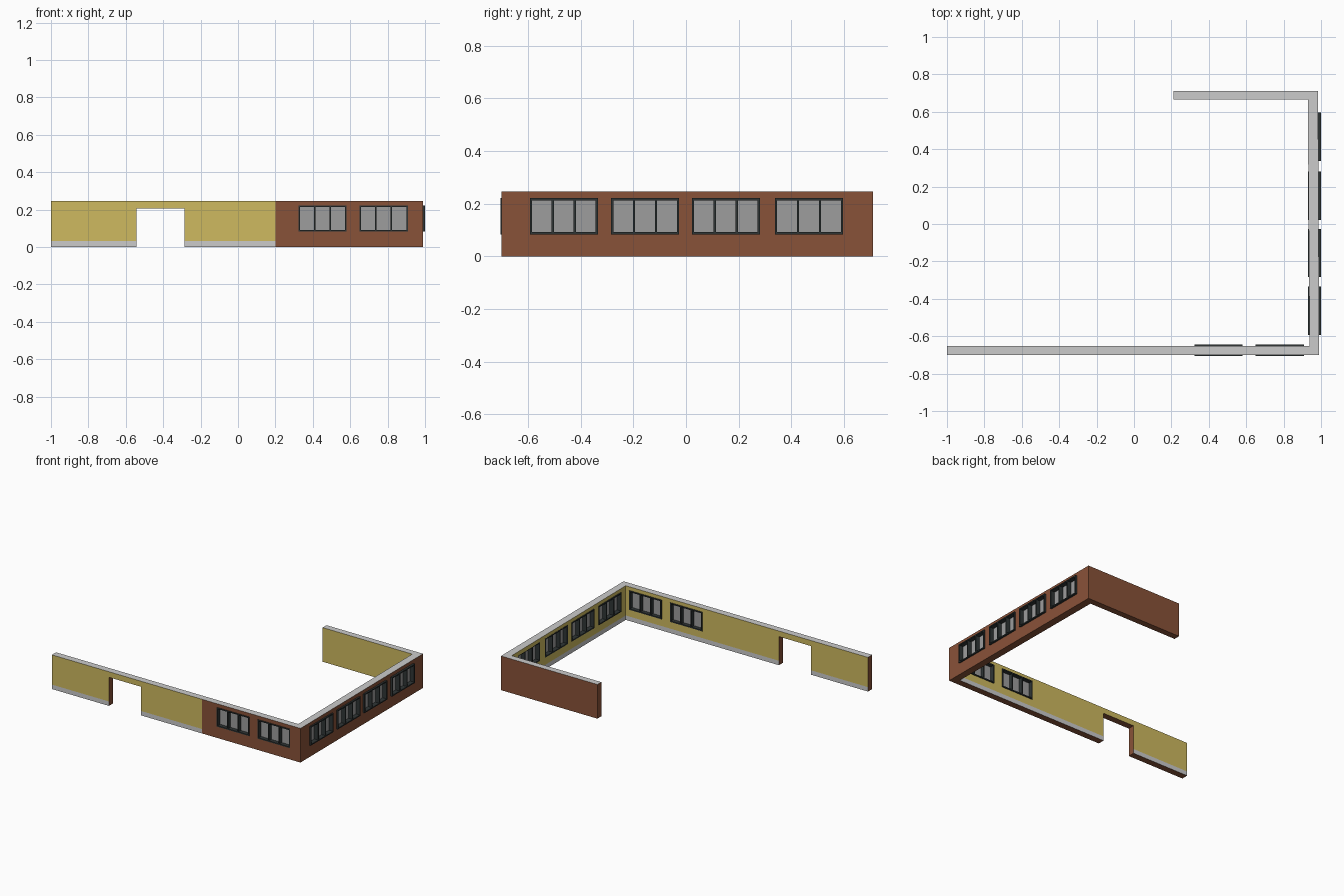
import bpy, bmesh
from mathutils import Vector

if "Cube" in bpy.data.objects:
    bpy.data.objects.remove(bpy.data.objects["Cube"])

H, SKIRT, DOOR_TOP = 0.247, 0.032, 0.207


def mat(name, rgb):
    m = bpy.data.materials.new(name)
    m.diffuse_color = (*rgb, 1)
    m.use_nodes = True
    m.node_tree.nodes["Principled BSDF"].inputs["Base Color"].default_value = m.diffuse_color
    return m


BRICK = mat("red brown brick", (0.25, 0.085, 0.04))
YELLOW = mat("mustard plaster", (0.62, 0.49, 0.115))
GREY = mat("light grey", (0.60, 0.60, 0.60))
FRAME = mat("dark window frame", (0.028, 0.036, 0.036))
GLASS = mat("grey glass", (0.34, 0.34, 0.34))


def add_box(bm, lo, hi):
    lo, hi = Vector(lo), Vector(hi)
    vs = bmesh.ops.create_cube(bm, size=1)["verts"]
    for v in vs:
        v.co = Vector([(lo[i] + hi[i]) / 2 + v.co[i] * (hi[i] - lo[i]) for i in range(3)])


def make_object(name, bm, mats):
    me = bpy.data.meshes.new(name)
    bmesh.ops.recalc_face_normals(bm, faces=bm.faces)
    bm.to_mesh(me)
    bm.free()
    for m in mats:
        me.materials.append(m)
    ob = bpy.data.objects.new(name, me)
    bpy.context.collection.objects.link(ob)
    return ob


# window positions: start along the wall, all share width and height
W, Z0, Z1 = 0.258, 0.084, 0.221
FRONT_WINDOWS = [0.323, 0.650]
SIDE_WINDOWS = [-0.593, -0.284, 0.022, 0.338]
FRONT_DEPTH = (-0.705, -0.645)
SIDE_DEPTH = (0.931, 0.999)

# U-shaped wall from one plan outline
plan = [(-1, -0.70), (0.99, -0.70), (0.984, 0.71), (0.212, 0.71),
        (0.212, 0.665), (0.929, 0.665), (0.939, -0.652), (-1, -0.652)]
bm = bmesh.new()
base = bm.faces.new([bm.verts.new((x, y, 0)) for x, y in plan])
up = bmesh.ops.extrude_face_region(bm, geom=[base])["geom"]
for v in up:
    if isinstance(v, bmesh.types.BMVert):
        v.co.z = H
# colour borders: skirting height and start of the brick front
for co, no in (((0, 0, SKIRT), (0, 0, 1)), ((0.2, 0, 0), (1, 0, 0))):
    bmesh.ops.bisect_plane(bm, geom=bm.verts[:] + bm.edges[:] + bm.faces[:],
                           plane_co=co, plane_no=no)
wall = make_object("wall", bm, [BRICK, YELLOW, GREY])

# doorway and window openings
E = 0.003
bm = bmesh.new()
add_box(bm, (-0.543, -0.8, -0.1), (-0.287, -0.5, DOOR_TOP))
for a in FRONT_WINDOWS:
    add_box(bm, (a + E, -0.8, Z0 + E), (a + W - E, -0.55, Z1 - E))
for a in SIDE_WINDOWS:
    add_box(bm, (0.85, a + E, Z0 + E), (1.1, a + W - E, Z1 - E))
cutter = make_object("opening_cutter", bm, [BRICK])
cutter.hide_render = True
mod = wall.modifiers.new("openings", "BOOLEAN")
mod.object, mod.operation, mod.solver = cutter, "DIFFERENCE", "EXACT"
bpy.context.view_layer.update()
cut = bpy.data.meshes.new_from_object(wall.evaluated_get(bpy.context.evaluated_depsgraph_get()))
wall.modifiers.clear()
wall.data = cut
cut.materials.clear()
for m in (BRICK, YELLOW, GREY):
    cut.materials.append(m)
bpy.data.objects.remove(cutter)

# wall colours by side and height
for p in cut.polygons:
    c, n = p.center, p.normal
    outer_front = n.y < -0.5 and c.y < -0.69 and c.x < 0.2
    inner_front = n.y > 0.5 and abs(c.y + 0.652) < 0.004
    inner_side = n.x < -0.5 and 0.925 < c.x < 0.945
    inner_back = n.y < -0.5 and c.y > 0.655
    p.material_index = 0
    if n.z > 0.5 and c.z > H - 0.01:
        p.material_index = 2
    elif inner_back:
        p.material_index = 1
    elif outer_front or inner_front or inner_side:
        p.material_index = 2 if c.z < SKIRT else 1


# three-pane window: frame bars with a thin glass sheet in the middle
def window(name, start, depth, along_x):
    def bar(bm, a0, a1, d0, d1, z0, z1):
        if along_x:
            add_box(bm, (a0, d0, z0), (a1, d1, z1))
        else:
            add_box(bm, (d0, a0, z0), (d1, a1, z1))
    t, (d0, d1) = 0.008, depth
    bm = bmesh.new()
    for i in range(4):
        a = start + i * (W - t) / 3
        bar(bm, a, a + t, d0, d1, Z0, Z1)
    for i in range(3):
        a = start + i * (W - t) / 3
        for z in (Z0, Z1 - t):
            bar(bm, a + t, a + (W - t) / 3, d0, d1, z, z + t)
    make_object(name + "_frame", bm, [FRAME])
    mid = (d0 + d1) / 2
    bm = bmesh.new()
    bar(bm, start + t / 2, start + W - t / 2, mid - 0.002, mid + 0.002, Z0 + t / 2, Z1 - t / 2)
    make_object(name + "_glass", bm, [GLASS])


for i, a in enumerate(FRONT_WINDOWS):
    window(f"front_window_{i + 1}", a, FRONT_DEPTH, True)
for i, a in enumerate(SIDE_WINDOWS):
    window(f"side_window_{i + 1}", a, SIDE_DEPTH, False)
